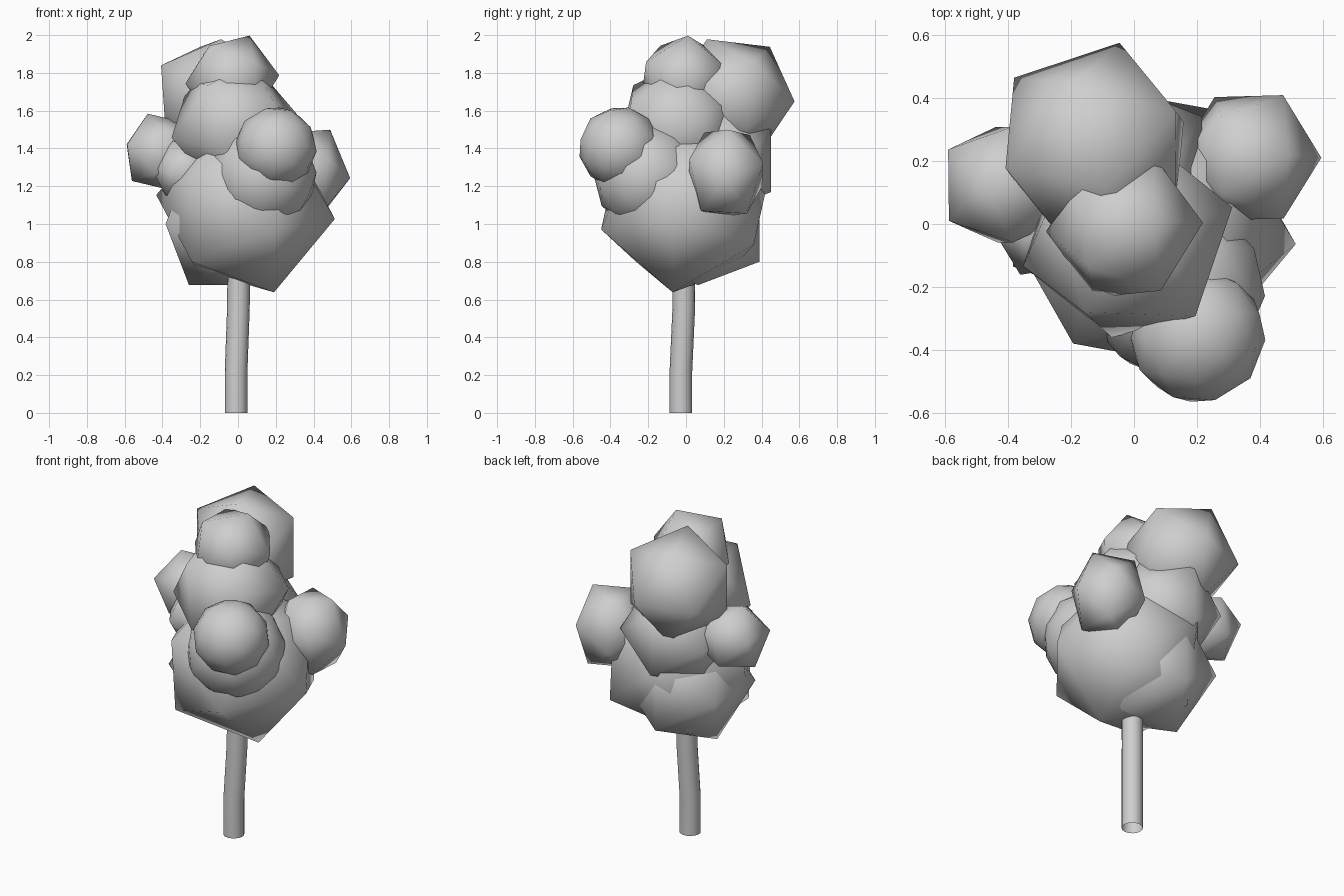
import bpy, bmesh, math
from mathutils import Vector, Matrix

if "Cube" in bpy.data.objects:
    bpy.data.objects.remove(bpy.data.objects["Cube"])

grey = bpy.data.materials.new("plain_grey")
grey.diffuse_color = (0.62, 0.62, 0.62, 1)
grey.use_nodes = True
grey.node_tree.nodes["Principled BSDF"].inputs["Base Color"].default_value = grey.diffuse_color


def frame(a, b):
    # orthonormal frame from a main direction and a second one
    a = Vector(a).normalized()
    b = Vector(b)
    b = (b - a * b.dot(a)).normalized()
    return Matrix((a, b, a.cross(b))).transposed()


def finish(bm, name):
    me = bpy.data.meshes.new(name)
    bm.to_mesh(me)
    bm.free()
    for p in me.polygons:
        p.use_smooth = True
    me.materials.append(grey)
    ob = bpy.data.objects.new(name, me)
    bpy.context.collection.objects.link(ob)
    return ob


def clump(name, centre, r, v1, v2, scale=(1, 1, 1), sub=1):
    # faceted foliage ball, turned so two neighbouring corners face v1 and v2
    bm = bmesh.new()
    bmesh.ops.create_icosphere(bm, subdivisions=1, radius=r)
    bm.verts.ensure_lookup_table()
    p = bm.verts[0].co.copy()
    q = bm.verts[0].link_edges[0].other_vert(bm.verts[0]).co.copy()
    if sub > 1:
        bm.clear()
        bmesh.ops.create_icosphere(bm, subdivisions=sub, radius=r)
    turn = frame(v1, v2) @ frame(p, q).transposed()
    mat = Matrix.Translation(centre) @ Matrix.Diagonal((*scale, 1)) @ turn.to_4x4()
    bmesh.ops.transform(bm, matrix=mat, verts=bm.verts)
    finish(bm, name)


# foliage clumps
clump("top_foliage", (-.03, -.01, 1.765), .25, (.09, .02, .23), (1, .05, 0))
clump("upper_back_foliage", (-.125, .25, 1.675), .335, (-.08, .21, .285), (-.32, -.05, .22))
clump("right_foliage", (.365, .21, 1.27), .23, (1, 0, -.1), (.3, .05, 1), (1, 1, 1.18))
clump("front_foliage", (.2, -.352, 1.405), .218, (-.02, -.215, -.05), (.16, -.15, .17), sub=2)
clump("left_foliage", (-.41, .125, 1.38), .215, (-.85, .526, .2), (-.85, -.526, .2))
clump("upper_foliage", (-.02, -.04, 1.52), .35, (.32, .09, .06), (.13, -.29, .1))
clump("main_foliage", (.04, -.01, 1.09), .48, (.15, -.06, -.45), (1, -.1, 0))
clump("middle_front_foliage", (.13, -.205, 1.25), .287, (-.15, -.25, -.08), (.06, -.25, -.2), sub=2)
clump("lower_back_foliage", (-.06, .065, 1.0), .38, (0, .85, -.526), (0, .85, .526))
clump("middle_back_foliage", (-.07, .165, 1.345), .335, (0, .85, -.526), (0, .85, .526))
clump("small_left_foliage", (-.28, .0, 1.28), .18, (-1, 0, .1), (-.3, -.3, -1))

# slightly bent trunk, open at the ends
bm = bmesh.new()
rings = []
for x, y, z in [(-.01, -.027, 0), (-.01, -.027, .22), (.002, -.012, .55), (.005, -.01, .85)]:
    rings.append([bm.verts.new((x + .06 * math.cos(t * math.tau / 16),
                                y + .06 * math.sin(t * math.tau / 16), z)) for t in range(16)])
for lo, hi in zip(rings, rings[1:]):
    for i in range(16):
        j = (i + 1) % 16
        bm.faces.new((lo[i], lo[j], hi[j], hi[i]))
finish(bm, "trunk")
